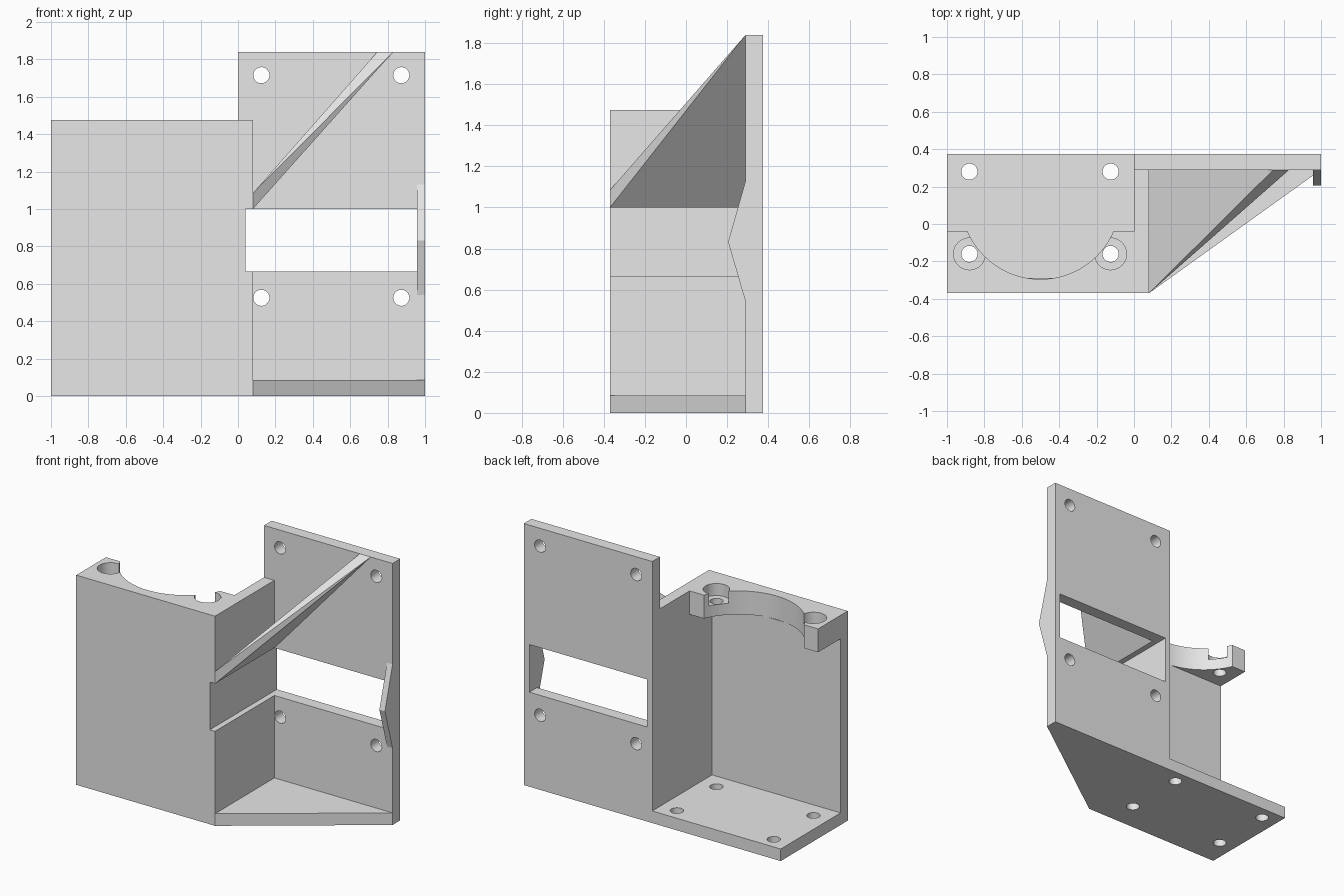
import bpy
import bmesh
import math
from mathutils import Vector, Matrix

cube = bpy.data.objects.get("Cube")
if cube:
    bpy.data.objects.remove(cube, do_unlink=True)

# Main dimensions
FRONT, BACK = -0.37, 0.375
PLATE_Y = 0.29          # inner face of the back plate
T = 0.085               # sheet thickness
BOX_TOP, PLATE_TOP = 1.475, 1.84
FLANGE_Z = 1.31
SLOT_X, SLOT_Z = (0.04, 0.957), (0.665, 1.0)
HOLE_R, BORE_R = 0.043, 0.085
MOTOR_X = (-0.88, -0.125)

grey = bpy.data.materials.new("plain grey")
grey.use_nodes = True
colour = (0.8, 0.8, 0.8, 1.0)
grey.diffuse_color = colour
grey.node_tree.nodes["Principled BSDF"].inputs["Base Color"].default_value = colour


def finish(name, bm):
    bmesh.ops.recalc_face_normals(bm, faces=bm.faces)
    mesh = bpy.data.meshes.new(name)
    bm.to_mesh(mesh)
    bm.free()
    mesh.materials.append(grey)
    obj = bpy.data.objects.new(name, mesh)
    bpy.context.collection.objects.link(obj)
    return obj


def prism(name, outline, axis, low, high):
    """Extrude a 2D outline along axis; the other two axes keep x, y, z order."""
    def place(p, level):
        co = list(p)
        co.insert("xyz".index(axis), level)
        return co
    bm = bmesh.new()
    face = bm.faces.new([bm.verts.new(place(p, low)) for p in outline])
    top = bmesh.ops.extrude_face_region(bm, geom=[face])["geom"]
    shift = Vector(place((0, 0), high - low))
    bmesh.ops.translate(bm, vec=shift, verts=[v for v in top if isinstance(v, bmesh.types.BMVert)])
    return finish(name, bm)


def rect(a, b):
    return [(a[0], b[0]), (a[1], b[0]), (a[1], b[1]), (a[0], b[1])]


def cylinders(centres, radius, depth, axis="z", segments=40):
    """One cutter made of several equal cylinders."""
    bm = bmesh.new()
    turn = Matrix.Rotation(math.pi / 2, 4, "X") if axis == "y" else Matrix()
    for c in centres:
        bmesh.ops.create_cone(bm, cap_ends=True, segments=segments, radius1=radius,
                              radius2=radius, depth=depth,
                              matrix=Matrix.Translation(c) @ turn)
    return finish("cutter", bm)


def cut(obj, *cutters):
    for cutter in cutters:
        cutter.hide_render = True
        mod = obj.modifiers.new("cut", "BOOLEAN")
        mod.operation, mod.solver, mod.object = "DIFFERENCE", "EXACT", cutter
        with bpy.context.temp_override(object=obj, active_object=obj):
            bpy.ops.object.modifier_apply(modifier=mod.name)
        bpy.data.objects.remove(cutter, do_unlink=True)
    bpy.ops.object.select_all(action="DESELECT")
    obj.select_set(True)
    bpy.context.view_layer.objects.active = obj
    bpy.ops.object.shade_smooth_by_angle(angle=math.radians(30))


# Base plate with a tapered right wing and four screw holes
base = prism("base_plate", [(-1, FRONT), (0.08, FRONT), (1, PLATE_Y), (1, BACK), (-1, BACK)],
             "z", 0, T)
cut(base, cylinders([(x, y, T / 2) for x in MOTOR_X for y in (-0.16, 0.28)], HOLE_R, 0.5))

# Back plate with slot and four mounting holes
plate = prism("back_plate", rect((0, 1), (T, PLATE_TOP)), "y", PLATE_Y, BACK)
cut(plate,
    prism("cutter", rect(SLOT_X, SLOT_Z), "y", 0, 1),
    cylinders([(x, PLATE_Y, z) for x in (0.125, 0.873) for z in (0.525, 1.715)],
              HOLE_R, 0.5, "y"))

# Front wall and side wall, the latter notched in line with the slot
prism("front_wall", rect((-1, 0), (T, FLANGE_Z)), "y", FRONT, PLATE_Y * -1)
prism("side_wall", [(0, T), (0.08, T), (0.08, SLOT_Z[0]), (0.04, SLOT_Z[0]),
                    (0.04, SLOT_Z[1]), (0.08, SLOT_Z[1]), (0.08, BOX_TOP), (0, BOX_TOP)],
      "y", FRONT, PLATE_Y)

# Top flange with round recess, counterbores and screw holes
flange = prism("top_flange", rect((-1, 0), (FRONT, -0.04)), "z", FLANGE_Z, BOX_TOP)
ears = [(x, -0.16, BOX_TOP) for x in MOTOR_X]
cut(flange,
    cylinders([(-0.5, 0.13, BOX_TOP)], 0.425, 1, segments=96),
    cylinders(ears, BORE_R, 0.17),
    cylinders(ears, HOLE_R, 1))

# Sloping triangular brace between side wall and back plate
bm = bmesh.new()
for co in [(0.08, FRONT, 1.0), (0.08, FRONT, 1.085), (0.08, PLATE_Y, 1.0),
           (0.08, PLATE_Y, 1.085), (0.83, PLATE_Y, PLATE_TOP), (0.745, PLATE_Y, PLATE_TOP)]:
    bm.verts.new(co)
bmesh.ops.convex_hull(bm, input=bm.verts)
finish("sloping_brace", bm)

# Pointed stiffener beside the slot
prism("slot_stiffener", [(PLATE_Y, 0.54), (0.205, 0.832), (PLATE_Y, 1.13)], "x", SLOT_X[1], 1)
